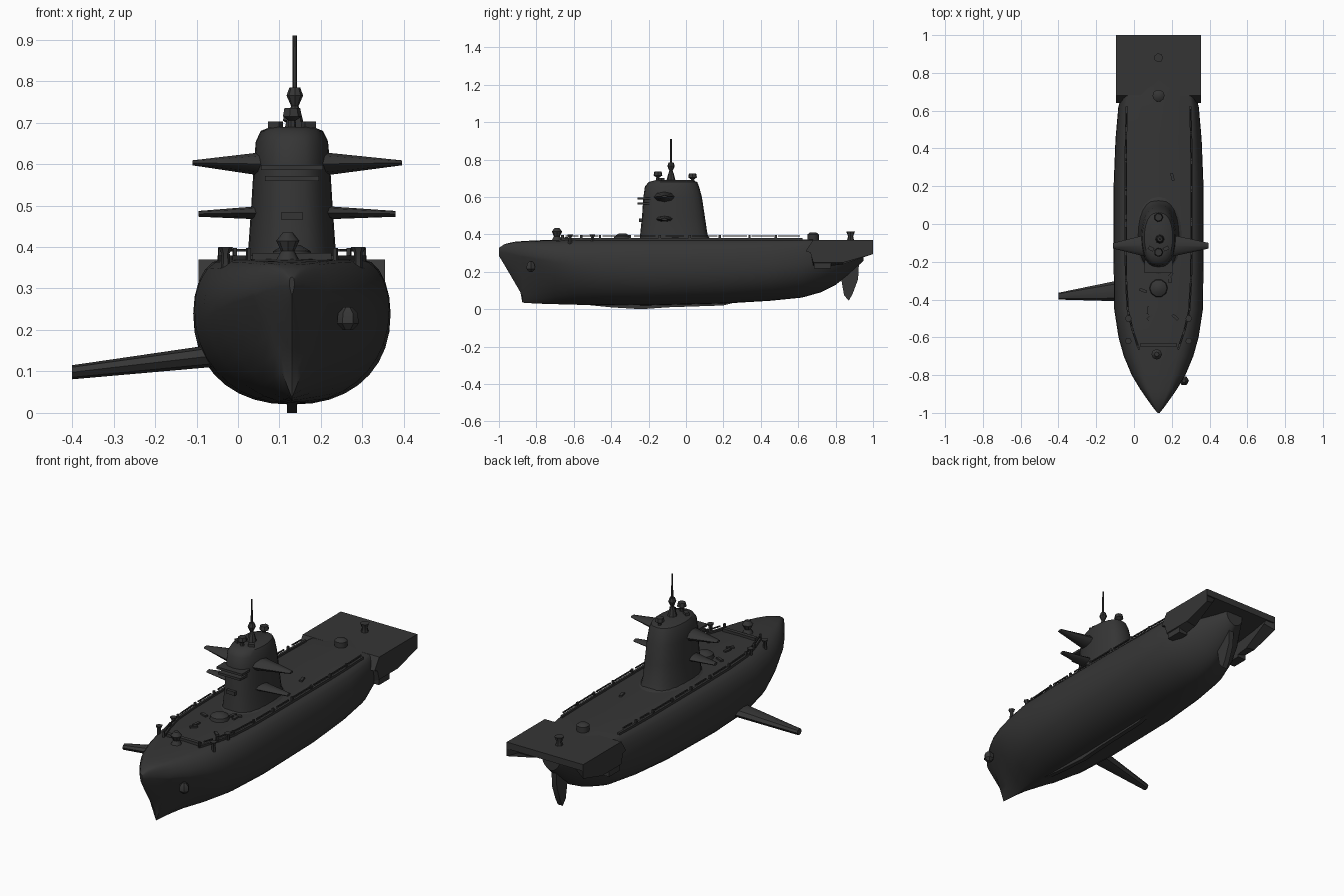
import bpy, bmesh, math, random
from mathutils import Vector

cube = bpy.data.objects.get("Cube")
if cube:
    bpy.data.objects.remove(cube)

CX = 0.13            # centre line of the vessel
DECK = 0.37
random.seed(4)

steel = bpy.data.materials.new("dark_steel")
steel.use_nodes = True
steel.diffuse_color = (0.036, 0.036, 0.036, 1)
steel.node_tree.nodes["Principled BSDF"].inputs["Base Color"].default_value = (0.036, 0.036, 0.036, 1)


def finish(name, bm, angle=40):
    bmesh.ops.recalc_face_normals(bm, faces=bm.faces)
    mesh = bpy.data.meshes.new(name)
    bm.to_mesh(mesh)
    bm.free()
    ob = bpy.data.objects.new(name, mesh)
    bpy.context.collection.objects.link(ob)
    mesh.materials.append(steel)
    bpy.ops.object.select_all(action='DESELECT')
    ob.select_set(True)
    bpy.context.view_layer.objects.active = ob
    bpy.ops.object.shade_smooth_by_angle(angle=math.radians(angle))
    return ob


def loft(name, rings, angle=40):
    """Skin closed rings of equal length and cap both ends."""
    bm = bmesh.new()
    loops = [[bm.verts.new(p) for p in ring] for ring in rings]
    n = len(loops[0])
    for a, b in zip(loops, loops[1:]):
        for i in range(n):
            j = (i + 1) % n
            bm.faces.new((a[i], a[j], b[j], b[i]))
    bm.faces.new(loops[0])
    bm.faces.new(loops[-1])
    return finish(name, bm, angle)


def side_plate(name, profile, half, taper=1.0):
    """Extrude a side (y, z) profile across the centre line."""
    return loft(name, [[(CX + s * half, y, z) for y, z in profile] for s in (-1, 1)], 20)


def box(name, centre, size, turn=0):
    hx, hy, hz = (s / 2 for s in size)
    c, s = math.cos(turn), math.sin(turn)
    rings = []
    for z in (-hz, hz):
        rings.append([(centre[0] + x * c - y * s, centre[1] + x * s + y * c, centre[2] + z)
                      for x, y in ((-hx, -hy), (hx, -hy), (hx, hy), (-hx, hy))])
    return loft(name, rings, 20)


def turned(name, x, y, profile, sides=10, stretch=1.0):
    """Round or oval part from (radius, z) pairs."""
    rings = [[(x + r * math.cos(2 * math.pi * i / sides),
               y + r * stretch * math.sin(2 * math.pi * i / sides), z)
              for i in range(sides)] for r, z in profile]
    return loft(name, rings)


def blade(name, root, tip):
    """Tapered fin; each end is (x, y, z, chord, thickness)."""
    rings = []
    for x, y, z, chord, thick in (root, tip):
        rings.append([(x, y + chord / 2 * math.cos(a), z + thick / 2 * math.sin(a))
                      for a in (2 * math.pi * i / 8 for i in range(8))])
    return loft(name, rings)


# Hull: station, half width, keel, widest height, deck half width, deck height, fullness
stations = [
    (-1.0, .006, .285, .31, .004, .325, 1.5),
    (-.97, .03, .235, .31, .015, .345, 1.5),
    (-.92, .066, .15, .30, .035, .357, 1.7),
    (-.885, .09, .09, .29, .05, .36, 1.8),
    (-.875, .097, .035, .29, .053, .361, 2.0),
    (-.8, .142, .03, .28, .075, .365, 1.7),
    (-.7, .184, .027, .27, .1, .368, 1.35),
    (-.6, .212, .024, .26, .125, DECK, 1.1),
    (-.45, .235, .022, .25, .16, DECK, .95),
    (-.2, .238, .02, .24, .17, DECK, .9),
    (.2, .238, .03, .24, .17, DECK, .9),
    (.45, .228, .045, .24, .17, DECK, .95),
    (.62, .213, .062, .25, .17, DECK, 1.0),
    (.72, .185, .09, .26, .16, .368, 1.1),
    (.8, .145, .13, .27, .13, .366, 1.2),
    (.87, .1, .185, .29, .09, .364, 1.2),
    (.95, .05, .26, .31, .045, .362, 1.2),
]
rings = []
for y, w, keel, mid, d, top, full in stations:
    half = []
    for i in range(10):
        a = math.pi / 2 * i / 9
        half.append((w * math.sin(a) ** full, mid - (mid - keel) * max(math.cos(a), 0) ** full))
    for i in range(1, 6):
        a = math.pi / 2 * i / 5
        half.append((d + (w - d) * math.cos(a), mid + (top - mid) * math.sin(a)))
    half.append((0, top + .003))
    ring = [(CX + x, y, z) for x, z in half]
    ring += [(CX - x, y, z) for x, z in half[-2:0:-1]]
    rings.append(ring)
loft("hull", rings, 35)

# Flared stern deck with its thin side skirts
side_plate("stern_deck", [(.64, .31), (.68, .37), (1, .37), (1, .335), (.9, .315), (.7, .29)], .225)
for s, side in ((1, "left"), (-1, "right")):
    x0, x1 = CX + s * .225, CX + s * .17
    loft("stern_skirt_" + side, [
        [(x0, .66, .32), (x0, 1, .34), (x0, 1, .295), (x0, .84, .25), (x0, .68, .25)],
        [(x1, .66, .32), (x1, 1, .34), (x1, .98, .32), (x1, .84, .24), (x1, .68, .22)]], 25)

# Rudder and keel strip
side_plate("rudder", [(.82, .24), (.83, .16), (.845, .075), (.87, .045), (.89, .08),
                      (.92, .16), (.925, .25)], .014)
side_plate("keel_strip", [(-.6, .03), (-.4, .01), (-.24, 0), (-.1, .01), (.2, .02), (.3, .045)], .012)

# Diving plane low on the right side
blade("diving_plane", (CX - .17, -.35, .14, .12, .055), (-.4, -.382, .098, .036, .034))

# Conning tower
rings = []
for z, w, front, back in ((.36, .112, -.25, .135), (.4, .105, -.245, .115), (.5, .098, -.235, .1),
                          (.6, .092, -.228, .085), (.655, .087, -.22, .07), (.68, .075, -.2, .06),
                          (.69, .05, -.16, .03)):
    ring = []
    for i in range(24):
        a = 2 * math.pi * i / 24
        cx, sy = math.cos(a), math.sin(a)
        ring.append((CX + w * math.copysign(abs(cx) ** .75, cx),
                     (front + back) / 2 + (back - front) / 2 * sy, z))
    rings.append(ring)
loft("conning_tower", rings)
turned("tower_foot", CX, -.06, [(.13, .365), (.105, .385)], 20, 1.7)

# Two pairs of tower planes
for s, side in ((1, "left"), (-1, "right")):
    reach = .265 if s > 0 else .24
    blade("upper_tower_plane_" + side, (CX + s * .06, -.115, .60, .12, .06),
          (CX + s * reach, -.115, .603, .03, .012))
    blade("lower_tower_plane_" + side, (CX + s * .06, -.115, .483, .1, .034),
          (CX + s * (reach - .015), -.115, .48, .03, .014))

# Bridge ledge and brow on the tower front
for z, w in ((.592, .15), (.565, .13)):
    box("bridge_ledge", (CX, -.225, z), (w, .07, .012))
box("bridge_step", (CX, -.22, .475), (.05, .06, .02))

# Mast, periscope and lamps on the tower roof
turned("mast", CX + .007, -.08, [(.006, .68), (.005, .91)], 6)
turned("mast_base", CX + .007, -.08, [(.026, .68), (.016, .72), (.009, .74), (.02, .765), (.013, .785)], 8)
for y, h in ((-.15, .735), (.035, .725)):
    turned("periscope", CX, y, [(.012, .67), (.009, h - .03), (.024, h - .02), (.02, h)], 7)
for s in (-1, 1):
    box("roof_lamp", (CX + s * .04, -.13, .695), (.03, .02, .015), .5 * s)

# Deck fittings
turned("fore_capstan", CX - .01, -.69, [(.03, .365), (.016, .39), (.028, .415), (.012, .435)], 8)
turned("fore_hatch", CX, -.34, [(.05, .365), (.045, .39), (.02, .405)], 10)
turned("aft_hatch", CX, .68, [(.032, .365), (.032, .4), (.018, .41)], 10)
turned("stern_bollard", CX, .88, [(.02, .365), (.014, .39), (.024, .415)], 7)
box("bow_windlass", (CX, -.64, .375), (.19, .02, .02))
for i in range(8):
    box("deck_cleat", (CX + random.uniform(-.1, .1), random.choice((-1, 1)) * random.uniform(.22, .55),
                       .374), (.04, .015, .012), random.uniform(0, 3))

# Broken guard rails along both deck edges
rail_path = [(-.66, .105), (-.56, .138), (-.46, .162), (-.3, .172), (-.14, .174), (.02, .174),
             (.18, .174), (.34, .174), (.48, .172), (.62, .168)]
for s, side in ((1, "left"), (-1, "right")):
    for (ya, wa), (yb, wb) in zip(rail_path, rail_path[1:]):
        dy, dx = yb - ya, s * (wb - wa)
        mid = (CX + s * (wa + wb) / 2, (ya + yb) / 2)
        turn = -math.atan2(dx, dy)
        box("toe_rail_" + side, (*mid, .371), (.012, dy * 1.02, .018), turn)
        box("guard_rail_" + side, (*mid, .392), (.006, dy * random.uniform(.5, .9), .006), turn)
        box("rail_post_" + side, (CX + s * wa, ya, .383), (.009, .012, .03), turn)
    for y in (-.62, -.5):
        turned("mooring_post_" + side, CX + s * .16, y, [(.012, .34), (.01, .385), (.018, .4)], 6)

# Side boxes near the stern and the anchor at the bow
for s in (1, -1):
    box("stern_side_box", (CX + s * .195, .73, .235), (.05, .09, .035))
turned("anchor", CX + .135, -.83, [(.012, .2), (.026, .215), (.024, .24), (.01, .255)], 6)
